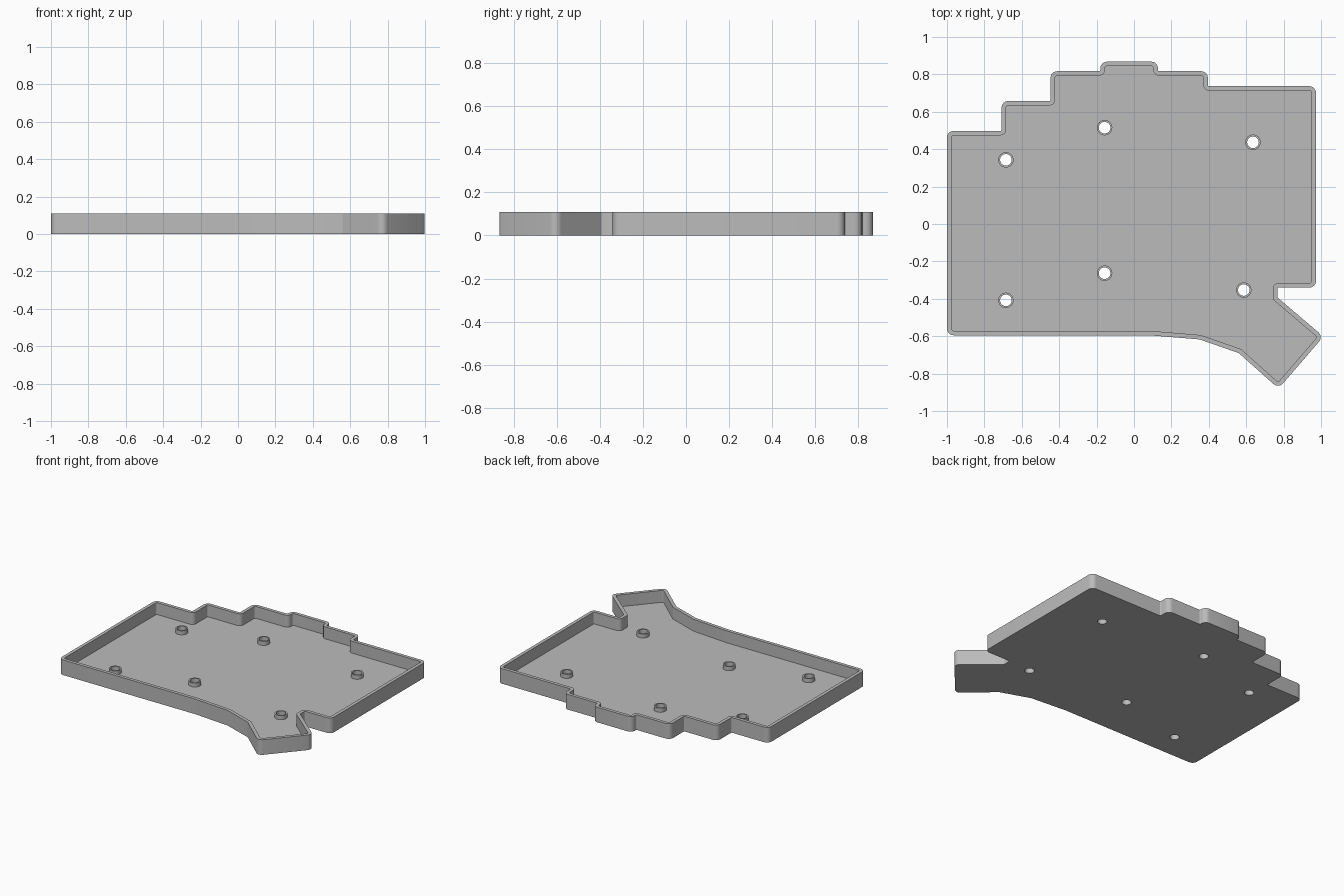
import bpy, bmesh, math
from mathutils import Vector

cube = bpy.data.objects.get("Cube")
if cube:
    bpy.data.objects.remove(cube, do_unlink=True)

HEIGHT, FLOOR, WALL = 0.108, 0.023, 0.024
BOSS_TOP, BOSS_R, HOLE_R, SIDES = 0.052, 0.041, 0.031, 32

# Outline with sharp corners, counter-clockwise
OUTLINE = [(-1, -0.595), (0.08, -0.595), (0.35, -0.617), (0.56, -0.69),
           (0.773, -0.88), (1.013, -0.602), (0.766, -0.392), (0.766, -0.34),
           (0.973, -0.34), (0.973, 0.737), (0.395, 0.737), (0.395, 0.817),
           (0.128, 0.817), (0.128, 0.868), (-0.18, 0.868), (-0.18, 0.817),
           (-0.446, 0.817), (-0.446, 0.658), (-0.708, 0.658), (-0.708, 0.498),
           (-1, 0.498)]
HOLES = [(-0.685, 0.343), (-0.157, 0.515), (0.636, 0.437),
         (-0.685, -0.408), (-0.157, -0.263), (0.587, -0.353)]

grey = bpy.data.materials.new("plain grey")
grey.use_nodes = True
colour = (0.5, 0.5, 0.5, 1)
grey.diffuse_color = colour
grey.node_tree.nodes["Principled BSDF"].inputs["Base Color"].default_value = colour


def rounded_loops(points):
    """Outer and inner wall outlines with concentric corner arcs."""
    pts = [Vector(p) for p in points]
    outer, inner = [], []
    for i, v in enumerate(pts):
        d0 = (v - pts[i - 1]).normalized()
        d1 = (pts[(i + 1) % len(pts)] - v).normalized()
        n0, n1 = Vector((d0.y, -d0.x)), Vector((d1.y, -d1.x))
        turn = math.atan2(d0.cross(d1), d0.dot(d1))
        radius = 0.036 if turn > 0 else -0.006
        centre = v - (n0 + n1) * radius / (1 + n0.dot(n1))
        steps = max(1, round(abs(turn) / math.radians(15)))
        start = math.atan2(n0.y, n0.x)
        for k in range(steps + 1):
            a = start + turn * k / steps
            n = Vector((math.cos(a), math.sin(a)))
            outer.append(centre + n * radius)
            inner.append(centre + n * (radius - WALL))
    return outer, inner


def circle(x, y, r):
    angles = [2 * math.pi * k / SIDES for k in range(SIDES)]
    return [Vector((x + r * math.cos(a), y + r * math.sin(a))) for a in angles]


def ring(bm, loop, z):
    """A closed ring of vertices and edges at height z."""
    verts = [bm.verts.new((p.x, p.y, z)) for p in loop]
    edges = [bm.edges.new((v, verts[(i + 1) % len(verts)])) for i, v in enumerate(verts)]
    return verts, edges


def bridge(bm, rings):
    for (a, _), (b, _) in zip(rings, rings[1:]):
        for i in range(len(a)):
            j = (i + 1) % len(a)
            bm.faces.new((a[i], a[j], b[j], b[i]))


def finish(bm, name):
    bmesh.ops.recalc_face_normals(bm, faces=bm.faces[:])
    mesh = bpy.data.meshes.new(name)
    bm.to_mesh(mesh)
    bm.free()
    mesh.materials.append(grey)
    obj = bpy.data.objects.new(name, mesh)
    bpy.context.collection.objects.link(obj)
    bpy.ops.object.select_all(action='DESELECT')
    obj.select_set(True)
    bpy.context.view_layer.objects.active = obj
    bpy.ops.object.shade_smooth_by_angle(angle=math.radians(30))


# Tray: wall rings, then the floor filled around the screw holes
outer, inner = rounded_loops(OUTLINE)
bm = bmesh.new()
wall = [ring(bm, outer, 0), ring(bm, outer, HEIGHT),
        ring(bm, inner, HEIGHT), ring(bm, inner, FLOOR)]
bridge(bm, wall)
under, over = list(wall[0][1]), list(wall[-1][1])
for x, y in HOLES:
    hole = [ring(bm, circle(x, y, HOLE_R), z) for z in (0, FLOOR)]
    bridge(bm, hole)
    under += hole[0][1]
    over += hole[1][1]
for edges in (under, over):
    bmesh.ops.triangle_fill(bm, edges=edges, use_beauty=True)
finish(bm, "tray")

# Standoffs: short tubes around the screw holes
for number, (x, y) in enumerate(HOLES, 1):
    bm = bmesh.new()
    profile = [(BOSS_R, FLOOR), (BOSS_R, BOSS_TOP), (HOLE_R, BOSS_TOP),
               (HOLE_R, FLOOR), (BOSS_R, FLOOR)]
    rings = [ring(bm, circle(x, y, r), z) for r, z in profile]
    bridge(bm, rings)
    bmesh.ops.remove_doubles(bm, verts=bm.verts[:], dist=0.0001)
    finish(bm, f"standoff_{number}")
